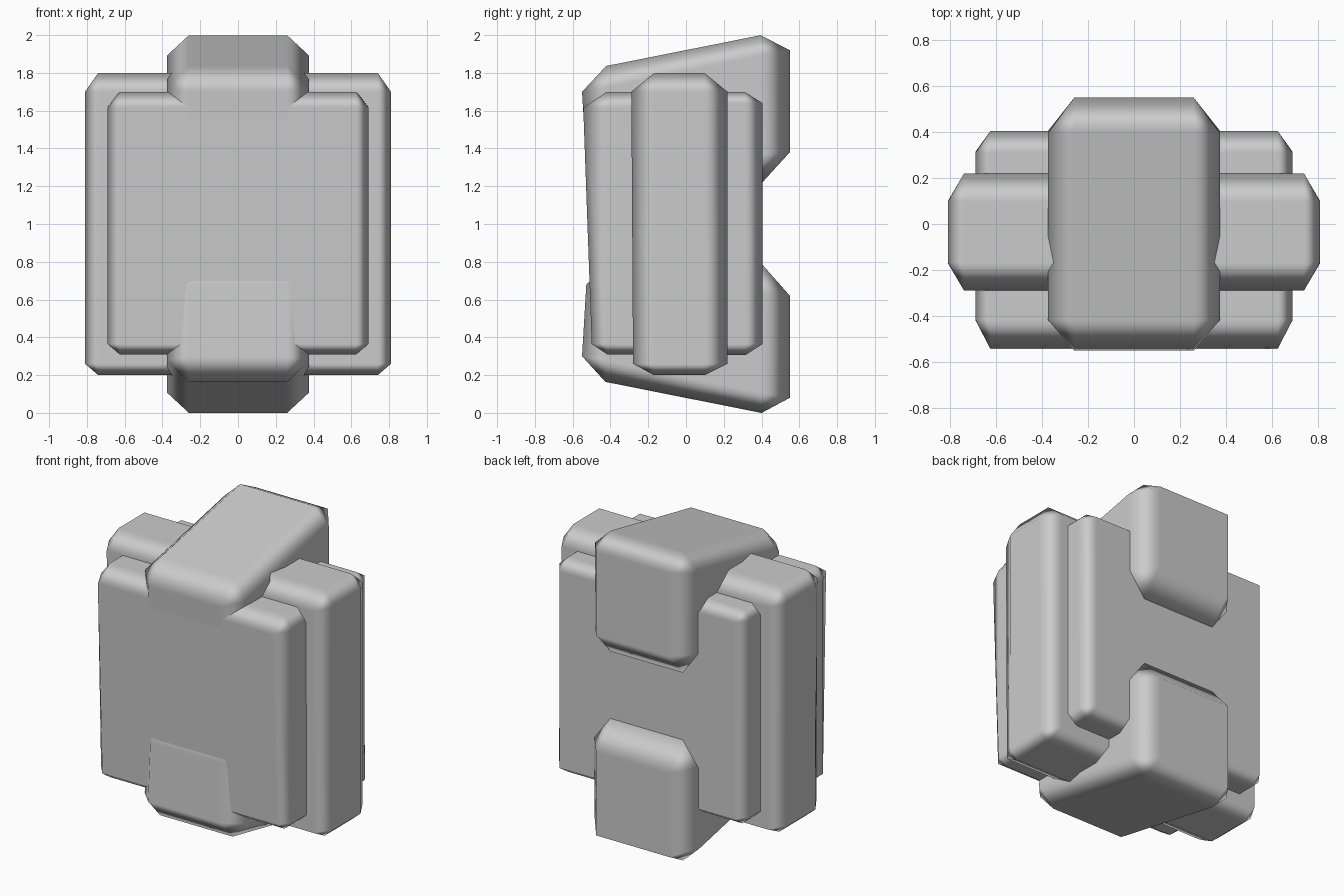
import bpy, bmesh

if "Cube" in bpy.data.objects:
    bpy.data.objects.remove(bpy.data.objects["Cube"])


def chamfered_block(name, half_x, quad, cx, chamfers):
    """Block with a y/z quad profile extruded over +-half_x, all edges chamfered.
    quad and chamfers run front-bottom, back-bottom, back-top, front-top."""
    fb, bb, bt, ft = quad

    def profile(v, w):
        return [fb[i] * (1 - v) * (1 - w) + bb[i] * v * (1 - w)
                + bt[i] * v * w + ft[i] * (1 - v) * w for i in (0, 1)]

    depth = bb[0] - fb[0]
    bm = bmesh.new()
    for (v, w), (cy, cz) in zip(((0, 0), (1, 0), (1, 1), (0, 1)), chamfers):
        height = (ft[1] - fb[1]) if v == 0 else (bt[1] - bb[1])
        dv = (1 - 2 * v) * cy / depth
        dw = (1 - 2 * w) * cz / abs(height)
        for s in (-1, 1):
            # One point on each of the three faces meeting at this corner
            for x, a, b in ((half_x, v + dv, w + dw),
                            (half_x - cx, v, w + dw),
                            (half_x - cx, v + dv, w)):
                bm.verts.new((s * x, *profile(a, b)))
    bmesh.ops.convex_hull(bm, input=bm.verts[:])
    bmesh.ops.dissolve_limit(bm, angle_limit=0.03, verts=bm.verts[:], edges=bm.edges[:])
    bmesh.ops.recalc_face_normals(bm, faces=bm.faces[:])
    for f in bm.faces:
        f.smooth = True
    mesh = bpy.data.meshes.new(name)
    bm.to_mesh(mesh)
    bm.free()
    obj = bpy.data.objects.new(name, mesh)
    bpy.context.collection.objects.link(obj)
    # Keeps big faces flat while the chamfers shade softly
    wn = obj.modifiers.new("flat faces", 'WEIGHTED_NORMAL')
    wn.weight = 100
    return obj


# Main body, front leaning slightly
chamfered_block("body", 0.69,
                [(-0.497, 0.31), (0.405, 0.305), (0.405, 1.70), (-0.547, 1.70)],
                0.065, [(0.08, 0.055), (0.09, 0.06), (0.09, 0.06), (0.12, 0.085)])

# Wide band wrapping the middle of the body
chamfered_block("middle_band", 0.81,
                [(-0.28, 0.20), (0.22, 0.20), (0.22, 1.80), (-0.29, 1.80)],
                0.07, [(0.11, 0.06), (0.12, 0.06), (0.12, 0.10), (0.12, 0.10)])

# Sloped end caps, mirrored about mid height
cap = [(-0.52, 1.19), (0.55, 1.22), (0.55, 2.03), (-0.557, 1.81)]
cap_chamfer = [(0.14, 0.13), (0.15, 0.16), (0.15, 0.11), (0.13, 0.11)]
chamfered_block("top_cap", 0.375, cap, 0.115, cap_chamfer)
mirrored = [(y, 2.0 - z) for y, z in cap]
order = (3, 2, 1, 0)
chamfered_block("bottom_cap", 0.375, [mirrored[i] for i in order], 0.115,
                [cap_chamfer[i] for i in order])
